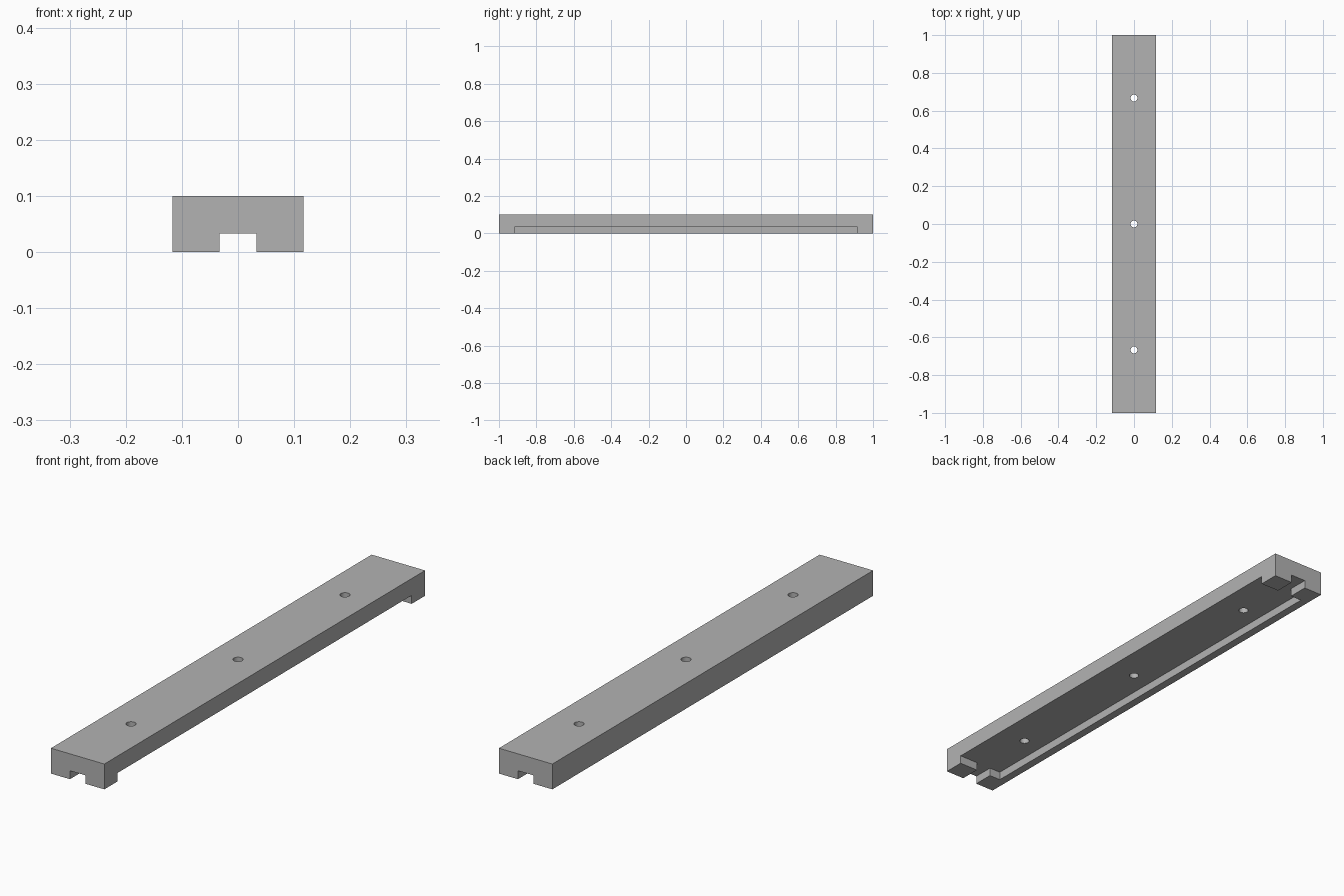
import bpy

LENGTH, WIDTH, HEIGHT = 2.0, 0.2333, 0.1
WALL, END, DEPTH = 0.0333, 0.0833, 0.0333
NOTCH, HOLE_RADIUS, HOLE_SPACING = 0.0667, 0.0183, 0.6667

if "Cube" in bpy.data.objects:
    bpy.data.objects.remove(bpy.data.objects["Cube"], do_unlink=True)

grey = bpy.data.materials.new("plain_grey")
grey.use_nodes = True
colour = (0.45, 0.45, 0.45, 1)
grey.diffuse_color = colour
grey.node_tree.nodes["Principled BSDF"].inputs["Base Color"].default_value = colour


def box(name, low, high):
    """Axis-aligned box between two corners."""
    centre = [(a + b) / 2 for a, b in zip(low, high)]
    bpy.ops.mesh.primitive_cube_add(size=1, location=centre)
    obj = bpy.context.object
    obj.name = name
    obj.scale = [b - a for a, b in zip(low, high)]
    bpy.ops.object.transform_apply(location=True, rotation=False, scale=True)
    obj.data.materials.append(grey)
    return obj


def cut(target, cutter):
    """Subtract a cutter from the target and discard the cutter."""
    cutter.hide_render = True
    mod = target.modifiers.new(cutter.name, 'BOOLEAN')
    mod.operation = 'DIFFERENCE'
    mod.solver = 'EXACT'
    mod.object = cutter
    bpy.context.view_layer.objects.active = target
    bpy.ops.object.modifier_apply(modifier=mod.name)
    bpy.data.objects.remove(cutter, do_unlink=True)


# Long bar
bar = box("mounting_bar", (-WIDTH / 2, -LENGTH / 2, 0), (WIDTH / 2, LENGTH / 2, HEIGHT))

# Underside recess, open on the left and walled on the right
inner = LENGTH / 2 - END
cut(bar, box("recess_cutter", (-WIDTH / 2 + WALL, -inner, -HEIGHT), (WIDTH, inner, DEPTH)))

# Central slot through both end blocks
cut(bar, box("slot_cutter", (-NOTCH / 2, -LENGTH, -HEIGHT), (NOTCH / 2, LENGTH, DEPTH)))

# Three screw holes
for i in (-1, 0, 1):
    bpy.ops.mesh.primitive_cylinder_add(vertices=32, radius=HOLE_RADIUS, depth=1,
                                        location=(0, i * HOLE_SPACING, 0))
    hole = bpy.context.object
    hole.name = "hole_cutter"
    hole.data.materials.append(grey)
    cut(bar, hole)

# Crisp edges with smooth hole walls
bpy.ops.object.select_all(action='DESELECT')
bar.select_set(True)
bpy.context.view_layer.objects.active = bar
bpy.ops.object.shade_smooth_by_angle()
